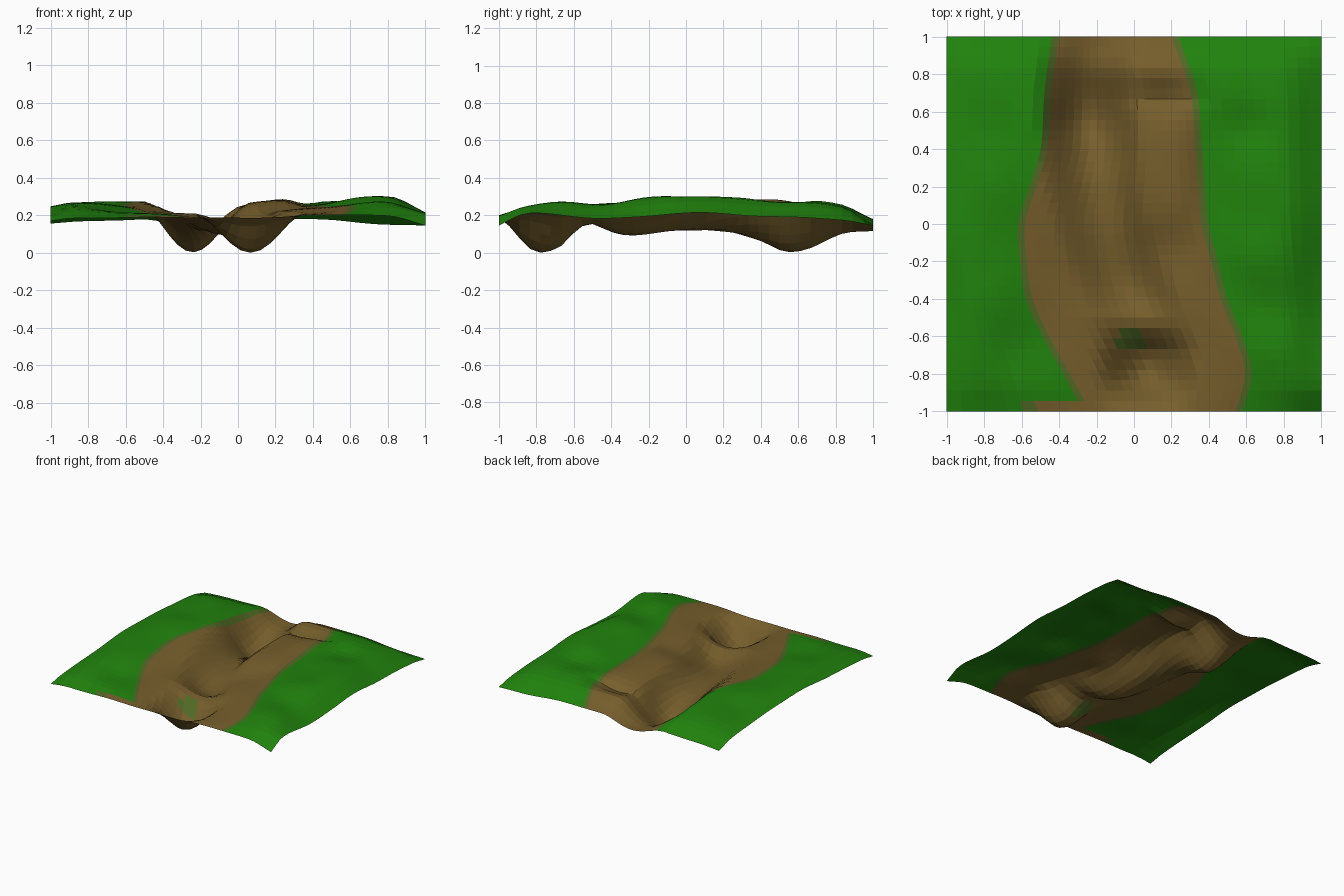
import bpy, bmesh, math

if "Cube" in bpy.data.objects:
    bpy.data.objects.remove(bpy.data.objects["Cube"])


def ramp(t, xs, vs):
    """Smooth cubic interpolation of values vs at ascending stations xs."""
    t = min(max(t, xs[0]), xs[-1])
    n = len(xs)
    i = 0
    while i < n - 2 and t > xs[i + 1]:
        i += 1

    def slope(k):
        a, b = max(k - 1, 0), min(k + 1, n - 1)
        return (vs[b] - vs[a]) / (xs[b] - xs[a])
    h = xs[i + 1] - xs[i]
    s = (t - xs[i]) / h
    return (vs[i] * (1 + 2 * s) * (1 - s) ** 2 + slope(i) * h * s * (1 - s) ** 2
            + vs[i + 1] * s * s * (3 - 2 * s) + slope(i + 1) * h * s * s * (s - 1))


def bump(x, y, cx, cy, sx, sy, power=2):
    return math.exp(-abs((x - cx) / sx) ** power - abs((y - cy) / sy) ** power)


# Broad heights of the rolling ground
GX = [-1, -.85, -.45, 0, .4, .8, 1]
GY = [-1, -.85, -.45, 0, .35, .83, 1]
GZ = [[.17, .19, .19, .19, .20, .20, .15],
      [.20, .23, .21, .19, .21, .25, .21],
      [.22, .26, .22, .20, .24, .27, .185],
      [.25, .272, .25, .21, .25, .305, .215],
      [.24, .262, .28, .22, .26, .29, .20],
      [.20, .23, .24, .23, .245, .245, .18],
      [.16, .17, .18, .18, .18, .155, .145]]

# Winding channel: centre line and depth along y
CY = [-1, -.93, -.85, -.76, -.66, -.58, -.5, -.3, 0, .2, .4, .53, .65, .8, 1]
CX = [.07, .07, .07, .07, .07, .05, .03, -.06, -.17, -.22, -.24, -.25, -.25, -.25, -.22]
CD = [.0, .06, .16, .195, .155, .07, .06, .11, .095, .12, .19, .245, .225, .15, .06]

# Edges of the bare earth strip
BY = [-1, -.8, -.6, -.4, -.2, 0, .2, .4, .7, 1]
BL = [-.25, -.36, -.47, -.56, -.59, -.6, -.54, -.48, -.46, -.42]
BR = [.56, .61, .56, .48, .43, .38, .36, .345, .32, .22]

# Small knolls and hollows: x, y, height, radius
KNOLLS = [(.48, .70, .022, .13), (.64, .50, -.025, .13), (-.82, -.42, .01, .15),
          (-.65, -.68, -.015, .14), (.62, -.18, .012, .14), (.72, -.42, -.014, .14),
          (.75, -.68, .014, .14), (-.75, .45, -.008, .15), (-.7, .78, .012, .13)]


def height(x, y):
    z = ramp(y, GY, [ramp(x, GX, row) for row in GZ])
    d = abs(x - ramp(y, CY, CX)) / .27
    if d < 1:
        z -= ramp(y, CY, CD) * (.5 + .5 * math.cos(math.pi * d)) ** .75
    z += .052 * bump(x, y, .15, .27, .17, .34, 4)    # ridge beside channel
    z += .03 * bump(x, y, .12, .83, .24, .08)        # back lip
    z -= .04 * bump(x, y, .17, .675, .17, .05)       # gully before back lip
    z += .02 * bump(x, y, -.02, -.5, .2, .06)        # lip of front pit
    for kx, ky, h, r in KNOLLS:
        z += h * bump(x, y, kx, ky, r, r)
    return z + .004 * math.sin(11 * x + 3 * y) * math.sin(10 * y - 3 * x)


def material(name, rgb):
    m = bpy.data.materials.new(name)
    m.diffuse_color = (*rgb, 1)
    m.use_nodes = True
    m.node_tree.nodes["Principled BSDF"].inputs["Base Color"].default_value = m.diffuse_color
    return m


# Terrain sheet whose columns follow the earth strip edges
ROWS = 36
BANDS = [(9, 0), (1, 1), (18, 2), (1, 1), (11, 0)]   # cell count, material
HALF = .018
bm = bmesh.new()
grid = []
for j in range(ROWS + 1):
    y = -1 + 2 * j / ROWS
    l, r = ramp(y, BY, BL), ramp(y, BY, BR)
    stops = [-1, l - HALF, l + HALF, r - HALF, r + HALF, 1]
    xs = [-1]
    for k, (n, _) in enumerate(BANDS):
        xs += [stops[k] + (stops[k + 1] - stops[k]) * (i + 1) / n for i in range(n)]
    grid.append([bm.verts.new((x, y, height(x, y))) for x in xs])

low = min(v.co.z for v in bm.verts)
for v in bm.verts:
    v.co.z -= low

cols = [m for n, m in BANDS for _ in range(n)]
for j in range(ROWS):
    for i, m in enumerate(cols):
        f = bm.faces.new((grid[j][i], grid[j][i + 1], grid[j + 1][i + 1], grid[j + 1][i]))
        c = f.calc_center_median()
        # mossy spot on the pit wall
        if math.hypot(c.x + .02, c.y + .62) < .06:
            m = 1
        # bare sliver along the front edge
        if j == 0 and -.6 < c.x < -.2:
            m = 1 if c.x < -.5 else 2
        f.material_index = m

me = bpy.data.meshes.new("terrain")
bm.to_mesh(me)
bm.free()
for name, rgb in (("grass green", (.015, .225, .004)),
                  ("grass earth blend", (.08, .14, .018)),
                  ("earth brown", (.18, .112, .025))):
    me.materials.append(material(name, rgb))
bpy.context.collection.objects.link(bpy.data.objects.new("terrain", me))
